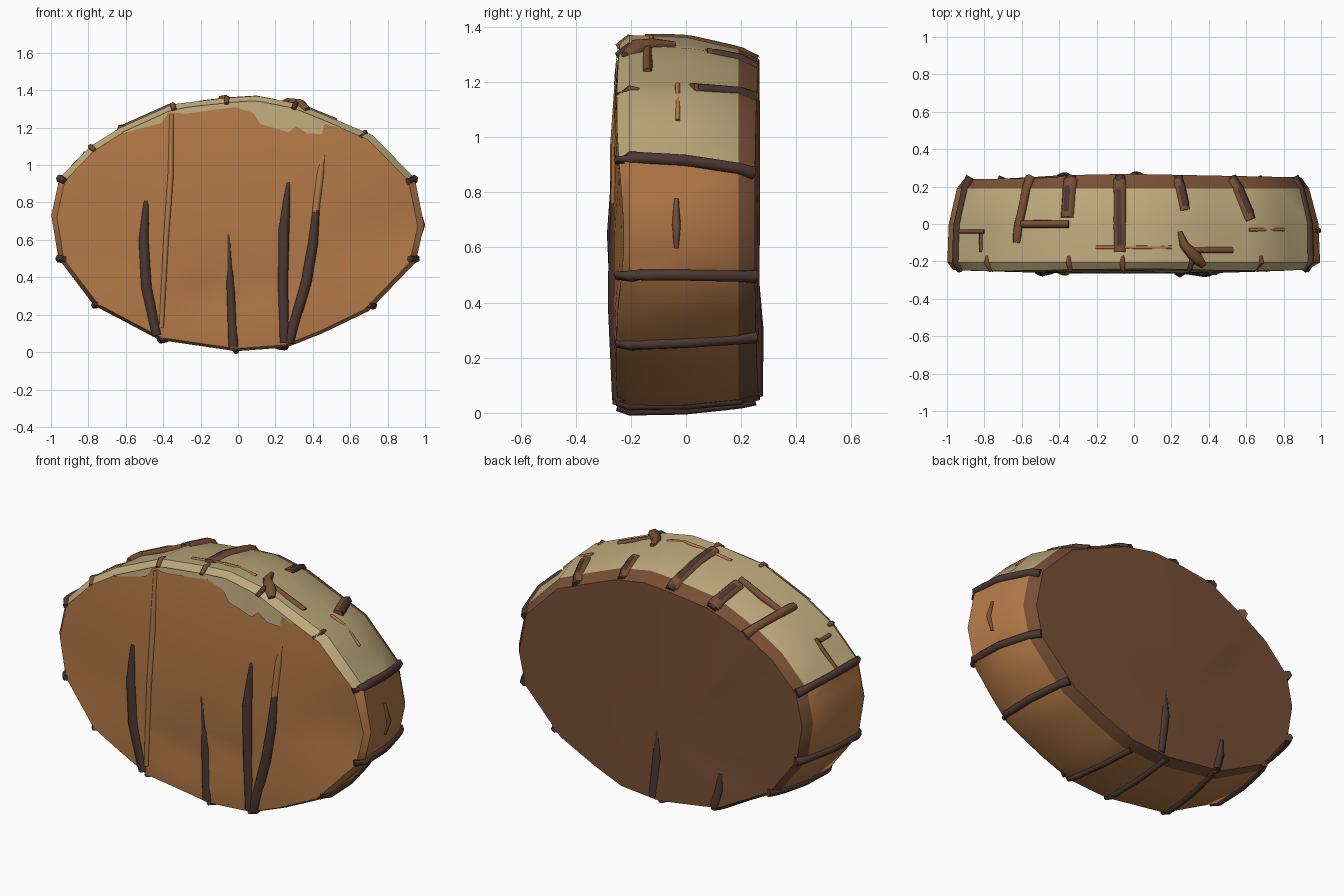
import bpy, bmesh, math
from mathutils import Vector

if "Cube" in bpy.data.objects:
    bpy.data.objects.remove(bpy.data.objects["Cube"])


def mat(name, col):
    m = bpy.data.materials.new(name)
    m.diffuse_color = (*col, 1)
    m.use_nodes = True
    m.node_tree.nodes["Principled BSDF"].inputs["Base Color"].default_value = m.diffuse_color
    return m


ORANGE = mat("crust orange", (0.46, 0.193, 0.065))
TAN = mat("pale tan", (0.51, 0.395, 0.20))
BROWN = mat("mid brown", (0.19, 0.079, 0.036))
DARK = mat("dark rib brown", (0.074, 0.040, 0.032))

# Outline seen from the front, counter-clockwise from the bottom
OUT = [(-.01, .005), (.26, .025), (.45, .10), (.70, .22), (.95, .48), (.995, .68), (.945, .93),
       (.72, 1.16), (.53, 1.24), (.31, 1.33), (.10, 1.37), (-.06, 1.36), (-.35, 1.325),
       (-.63, 1.20), (-.79, 1.10), (-.955, .93), (-.998, .73), (-.96, .50), (-.77, .25), (-.42, .065)]
N = len(OUT)
CX, CZ = -.07, .44
# Scale of the outline through the depth
PROF = [(-.25, .968), (-.205, 1.0), (0, .992), (.19, .945), (.255, .905)]


def outline(i, s):
    a, b = OUT[int(math.floor(i)) % N], OUT[(int(math.floor(i)) + 1) % N]
    t = i - math.floor(i)
    x, z = a[0] + (b[0] - a[0]) * t, a[1] + (b[1] - a[1]) * t
    return CX + (x - CX) * s, CZ + (z - CZ) * s


def rim(i, y, lift=0.0):
    y = max(PROF[0][0], min(PROF[-1][0], y))
    for (ya, sa), (yb, sb) in zip(PROF, PROF[1:]):
        if y <= yb:
            s = sa + (sb - sa) * (y - ya) / (yb - ya)
            break
    x, z = outline(i, s + lift)
    return Vector((x, y, z))


def front_y(x, z):
    y = -.266 + .02 * x * x + .025 * ((z - .65) / .68) ** 4
    for dx, dz, r, amp in ((-.17, .30, .16, .03), (.12, .36, .13, .022),
                           (.85, .65, .20, .03), (-.75, .55, .2, .012)):
        y += amp * math.exp(-((x - dx) ** 2 + (z - dz) ** 2) / r ** 2)
    return y


def back_y(x, z):
    return .268 - .02 * abs(x + .03) - (.012 if x < -.4 else 0)


def finish(name, bm, mats, angle=35):
    bmesh.ops.recalc_face_normals(bm, faces=bm.faces)
    me = bpy.data.meshes.new(name)
    bm.to_mesh(me)
    bm.free()
    ob = bpy.data.objects.new(name, me)
    bpy.context.collection.objects.link(ob)
    for m in mats:
        me.materials.append(m)
    bpy.ops.object.select_all(action='DESELECT')
    ob.select_set(True)
    bpy.context.view_layer.objects.active = ob
    bpy.ops.object.shade_smooth_by_angle(angle=math.radians(angle))
    return ob


# Main slab: front rings, rim rings, back rings
bm = bmesh.new()
M = 2 * N
rings, kinds = [], []
for s in (.25, .5, .75, .9):
    rings.append([(x, front_y(x, z), z) for x, z in (outline(k / 2, s) for k in range(M))])
    kinds.append("front")
for j, (y, s) in enumerate(PROF):
    ring = []
    for k in range(M):
        # panels sag slightly between the ribs
        x, z = outline(k / 2, s - (.01 if j == 2 and k % 2 else 0))
        yy = front_y(x, z) if j == 0 else back_y(x, z) if j == len(PROF) - 1 else y
        ring.append((x, yy, z))
    rings.append(ring)
    kinds.append("edge" if j == len(PROF) - 2 else "rim" if j < len(PROF) - 1 else "back")
rings.append([(x, back_y(x, z), z) for x, z in (outline(k / 2, .5) for k in range(M))])
kinds.append("back")
vr = [[bm.verts.new(p) for p in r] for r in rings]
for kind, a, b in zip(kinds, vr, vr[1:]):
    for k in range(M):
        f = bm.faces.new((a[k], a[(k + 1) % M], b[(k + 1) % M], b[k]))
        top = 6 <= k / 2 < 15
        f.material_index = {"front": 0, "edge": 2, "back": 2, "rim": 1 if top else 0}[kind]
for ring, fy, mi in ((vr[0], front_y, 0), (vr[-1], back_y, 2)):
    c = bm.verts.new((CX, fy(CX, CZ), CZ))
    for k in range(M):
        bm.faces.new((ring[k], ring[(k + 1) % M], c)).material_index = mi
finish("slab_body", bm, [ORANGE, TAN, BROWN])


# Pale patch spilling over the top of the front
def top_z(x):
    pts = [outline(i, PROF[0][1]) for i in range(6, 16)]
    for (xa, za), (xb, zb) in zip(pts, pts[1:]):
        if xb <= x <= xa:
            return zb + (za - zb) * (x - xb) / (xa - xb)
    return 1


bm = bmesh.new()
EDGE = [(-.62, 1.19), (-.41, 1.225), (-.37, 1.305), (-.28, 1.275), (-.2, 1.285), (-.02, 1.31), (.08, 1.28),
        (.12, 1.22), (.27, 1.175), (.31, 1.21), (.37, 1.17), (.45, 1.165), (.46, 1.22), (.55, 1.20)]
cols = []
for x, z in EDGE:
    zt = top_z(x) + .004
    cols.append([bm.verts.new((x, front_y(x, w) - .006, w)) for w in (min(z, zt - .005), zt)])
for a, b in zip(cols, cols[1:]):
    bm.faces.new((a[0], b[0], b[1], a[1]))
finish("front_pale_patch", bm, [TAN])


# Ribs: tapered six-sided tubes along a path
def rib(name, pts, radii, m):
    bm = bmesh.new()
    pts = [Vector(p) for p in pts]
    prev = []
    for i, (p, r) in enumerate(zip(pts, radii)):
        d = (pts[min(i + 1, len(pts) - 1)] - pts[max(i - 1, 0)]).normalized()
        u = d.cross(Vector((.31, .57, .23))).normalized()
        v = d.cross(u)
        ring = [bm.verts.new(p + r * (u * math.cos(t * math.pi / 3) + v * math.sin(t * math.pi / 3)))
                for t in range(6)]
        if prev:
            for k in range(6):
                bm.faces.new((prev[k], prev[(k + 1) % 6], ring[(k + 1) % 6], ring[k]))
        else:
            bm.faces.new(ring)
        prev = ring
    bm.faces.new(prev)
    finish(name, bm, [m], 65)


def face_rib(name, xz, radii, m, fy=front_y, sink=.011):
    sink *= 1 if fy is front_y else -1
    rib(name, [(x, fy(x, z) + sink, z) for x, z in xz], radii, m)


# Front ribs
face_rib("front_rib_left", [(-.49, .81), (-.505, .6), (-.49, .35), (-.435, .09)], (.017, .03, .032, .028), DARK)
face_rib("front_rib_middle", [(-.05, .63), (-.04, .35), (-.025, .03)], (.012, .024, .03), DARK)
face_rib("front_rib_inner", [(.27, .91), (.245, .65), (.24, .35), (.25, .05)], (.015, .033, .03, .03), DARK)
face_rib("front_rib_right", [(.42, .79), (.40, .58), (.365, .38), (.27, .05)], (.02, .03, .032, .03), DARK)
face_rib("front_ridge_right", [(.47, 1.12), (.44, .95), (.415, .75)], (.01, .022, .022), ORANGE)
face_rib("front_ridge_left", [(-.355, 1.27), (-.36, .95), (-.385, .6), (-.41, .13)],
         (.012, .018, .016, .014), ORANGE, sink=.004)
# Back ribs
face_rib("back_rib_middle", [(0, .46), (.0, .3), (.03, .06)], (.018, .032, .03), DARK, back_y, .018)
face_rib("back_rib_side", [(-.40, .30), (-.39, .2), (-.36, .1)], (.014, .024, .026), DARK, back_y)


# Ribs crossing the rim: outline index, start depth, end depth, index drift, radius, colour
CROSS = [(3.1, -.25, .25, .05, .022, DARK), (4.1, -.25, .25, 0, .023, DARK), (6, -.25, .24, -.07, .023, DARK),
         (15, -.25, .24, 0, .022, DARK), (17, -.25, .25, 0, .022, DARK), (18, -.25, .25, 0, .02, DARK),
         (19, -.25, .25, .1, .02, DARK), (1, -.25, .2, -.2, .018, DARK), (0, -.25, .25, 0, .018, DARK),
         (7.4, .04, .25, .3, .022, DARK), (9.1, .09, .25, .1, .022, DARK), (11.05, -.13, .25, 0, .026, DARK),
         (12.05, .05, .25, 0, .028, DARK), (13, -.1, .25, -.1, .026, BROWN), (14.2, -.15, -.05, 0, .012, BROWN)]
for n, (i, y0, y1, drift, r, m) in enumerate(CROSS):
    ts = [k / 10 for k in range(11)]
    rib("rim_rib_%d" % n, [rim(i + drift * t, y0 + (y1 - y0) * t, -.004) for t in ts],
        [r * .8] + [r] * 9 + [r * 1.15], m)
    # brown border lying flush under the upper ribs
    if 6 < i < 13:
        rib("rib_border_%d" % n, [rim(i + drift * t, y0 - .02 + (y1 - y0) * t, -.022) for t in ts], [r * 1.6] * 11, BROWN)

# Seams running along the rim: index range, depth, radius
for n, (i0, i1, y, r, m) in enumerate([(12, 13, 0, .022, BROWN), (14.1, 15, -.04, .012, BROWN),
                                       (9.5, 11.5, -.125, .010, ORANGE), (8, 9.2, -.14, .018, BROWN),
                                       (6.6, 7.5, -.03, .009, ORANGE)]):
    c = max(5, int((i1 - i0) * 4) + 1)
    rib("rim_seam_%d" % n, [rim(i0 + (i1 - i0) * k / (c - 1), y, -.005) for k in range(c)], [r] * c, m)

# Small knobs where ribs meet the front edge
for n, (i, m) in enumerate([(7.2, BROWN), (9, DARK), (11, BROWN), (12, BROWN), (14, BROWN)]):
    rib("edge_knob_%d" % n, [rim(i, -.25, -.004), rim(i, -.205, -.003), rim(i, -.17, -.004)], (.012, .016, .008), m)
rib("edge_rib_upper_right", [rim(8.7, -.22), rim(8.9, -.18), rim(9.2, -.11), rim(9.3, -.04)],
    (.02, .035, .025, .012), BROWN)
# Short dark mark on the right side
rib("side_mark", [rim(4.6, -.035, -.004), rim(5, -.035, -.001), rim(5.4, -.035, -.004)], (.008, .016, .008), BROWN)
